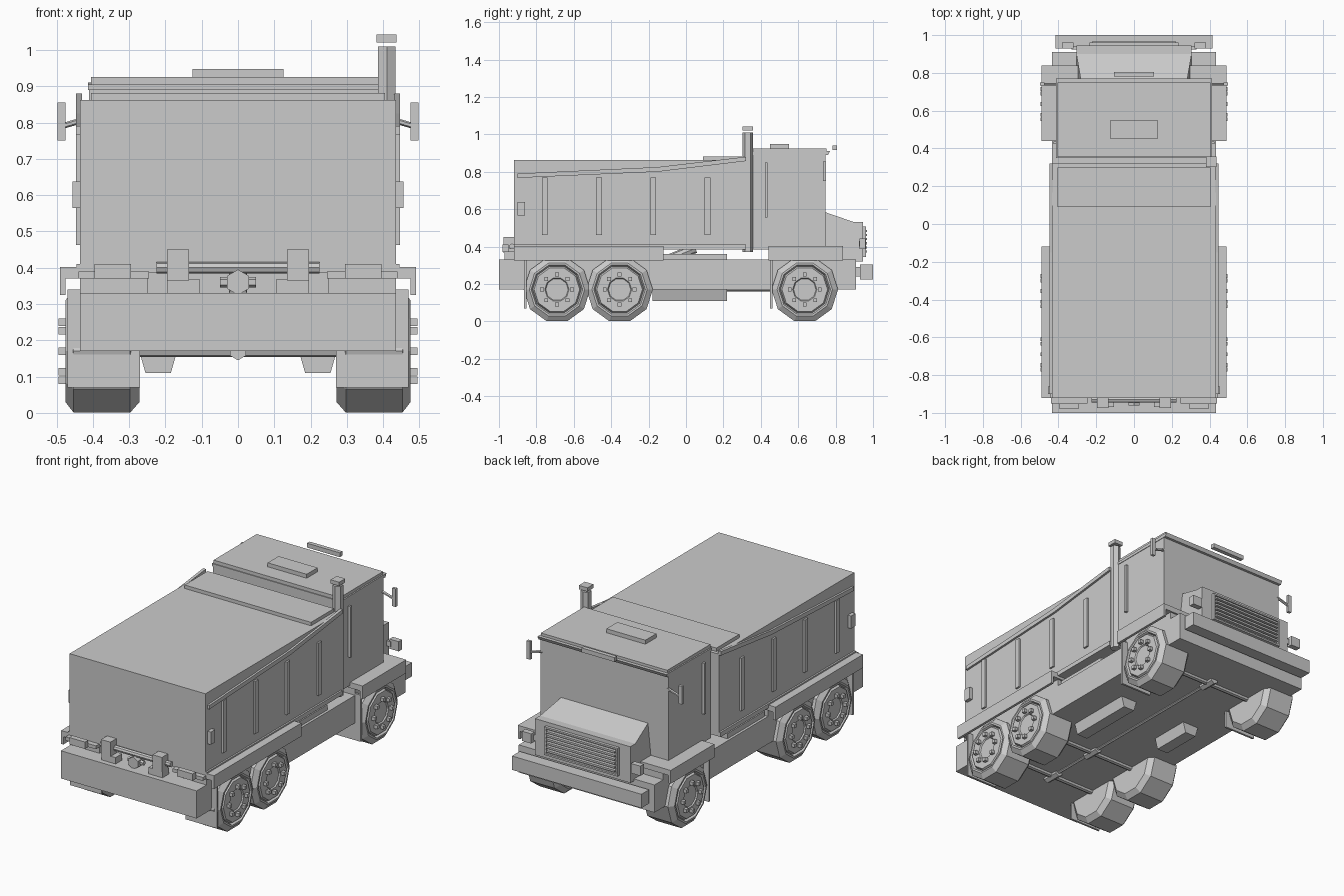
import bpy, bmesh, math
from mathutils import Vector

if "Cube" in bpy.data.objects:
    bpy.data.objects.remove(bpy.data.objects["Cube"])

grey = bpy.data.materials.new("plain_grey")
grey.use_nodes = True
grey.diffuse_color = (0.6, 0.6, 0.6, 1)
grey.node_tree.nodes["Principled BSDF"].inputs["Base Color"].default_value = (0.6, 0.6, 0.6, 1)


def finish(name, bm):
    bmesh.ops.recalc_face_normals(bm, faces=bm.faces)
    mesh = bpy.data.meshes.new(name)
    bm.to_mesh(mesh)
    bm.free()
    mesh.materials.append(grey)
    ob = bpy.data.objects.new(name, mesh)
    bpy.context.collection.objects.link(ob)
    return ob


def mirror(ob):
    ob.modifiers.new("Mirror", 'MIRROR')
    return ob


def box(name, x, y, z):
    bm = bmesh.new()
    bmesh.ops.create_cube(bm, size=1)
    for v in bm.verts:
        v.co = [(a + b) / 2 + c * (b - a) for c, (a, b) in zip(v.co, (x, y, z))]
    return finish(name, bm)


def pair(name, x, y, z):
    return mirror(box(name, x, y, z))


def extrude_x(name, profile, x0, x1):
    """Solid from a (y, z) outline stretched along x."""
    bm = bmesh.new()
    face = bm.faces.new([bm.verts.new((x0, y, z)) for y, z in profile])
    new = bmesh.ops.extrude_face_region(bm, geom=[face])["geom"]
    bmesh.ops.translate(bm, vec=(x1 - x0, 0, 0),
                        verts=[g for g in new if isinstance(g, bmesh.types.BMVert)])
    return finish(name, bm)


def rod(name, a, b, r, sides=8):
    a, b = Vector(a), Vector(b)
    bm = bmesh.new()
    bmesh.ops.create_cone(bm, cap_ends=True, segments=sides, radius1=r, radius2=r,
                          depth=(b - a).length)
    turn = (b - a).to_track_quat('Z', 'Y')
    for v in bm.verts:
        v.co = turn @ v.co + (a + b) / 2
    return finish(name, bm)


def wheel(name, y, z=0.17, sides=10):
    """Lathed tyre and rim, with a ring of lug blocks."""
    bm = bmesh.new()
    profile = [(0.272, 0.13), (0.272, 0.148), (0.297, 0.178), (0.453, 0.178), (0.475, 0.148),
               (0.475, 0.138), (0.46, 0.13), (0.475, 0.122), (0.475, 0.065), (0.468, 0.06)]
    rings = []
    for x, r in profile:
        angles = [math.tau * (i + 0.5) / sides + math.pi / 2 for i in range(sides)]
        rings.append([bm.verts.new((x, y + r * math.cos(a), z + r * math.sin(a))) for a in angles])
    for p, q in zip(rings, rings[1:]):
        for i in range(sides):
            j = (i + 1) % sides
            bm.faces.new((p[i], p[j], q[j], q[i]))
    bm.faces.new(rings[0])
    bm.faces.new(rings[-1])
    for i in range(8):
        a = math.tau * i / 8
        lug = bmesh.ops.create_cube(bm, size=0.02)["verts"]
        bmesh.ops.translate(bm, verts=lug,
                            vec=(0.485, y + 0.08 * math.cos(a), z + 0.08 * math.sin(a)))
    return mirror(finish(name, bm))


# Chassis and bumpers
box("chassis", (-0.435, 0.435), (-1, 0.91), (0.17, 0.33))
box("front_bumper", (-0.415, 0.415), (0.93, 1), (0.225, 0.305))
pair("bumper_bracket", (0.15, 0.2), (0.9, 0.94), (0.24, 0.29))
pair("deck_strip", (0.36, 0.42), (-0.12, 0.22), (0.33, 0.36))

# Wheels, axles and mud flaps
for label, y in (("rear", -0.69), ("middle", -0.355), ("front", 0.635)):
    wheel(label + "_wheels", y)
    rod(label + "_axle", (-0.28, y, 0.17), (0.28, y, 0.17), 0.016)
    rod(label + "_differential", (0, y - 0.05, 0.17), (0, y + 0.05, 0.17), 0.025, 6)
for label, y in (("rear", -0.865), ("front", 0.45)):
    pair(label + "_mud_flap", (0.27, 0.47), (y, y + 0.012), (0.07, 0.34))
rod("drive_shaft", (0, -0.69, 0.17), (0, 0.635, 0.17), 0.01, 6)

# Fenders with a turned-down outer lip
for label, y0, y1 in (("rear", -0.92, -0.12), ("front", 0.44, 0.84)):
    pair(label + "_fender", (0.245, 0.49), (y0, y1), (0.37, 0.402))
    pair(label + "_fender_lip", (0.475, 0.49), (y0, y1), (0.325, 0.39))
    pair(label + "_fender_block", (0.25, 0.435), (y0 + 0.01, y1 - 0.01), (0.32, 0.375))

# Underside tanks with tapered bottoms
for name, x, y0, y1 in (("left_tank", 0.22, -0.18, 0.22), ("right_tank", -0.22, -0.02, 0.22)):
    tank = box(name, (x - 0.055, x + 0.055), (y0, y1), (0.11, 0.18))
    for v in tank.data.vertices:
        if v.co.z < 0.15:
            v.co.x += 0.02 if v.co.x < x else -0.02

# Dump body
box("dump_body", (-0.435, 0.435), (-0.92, 0.32), (0.4, 0.862))
box("body_floor", (-0.445, 0.445), (-0.92, 0.32), (0.385, 0.41))
box("body_top_plate", (-0.405, 0.405), (0.09, 0.3), (0.86, 0.882))
rail = [(-0.9, 0.767), (-0.15, 0.8), (0.32, 0.857), (0.32, 0.88), (-0.15, 0.825), (-0.9, 0.79)]
mirror(extrude_x("body_side_rail", rail, 0.43, 0.447))
for i in range(4):
    y = -0.755 + i * 0.29
    pair("body_rib", (0.43, 0.446), (y - 0.015, y + 0.015), (0.463, 0.768))
pair("body_side_lamp", (0.43, 0.456), (-0.9, -0.86), (0.565, 0.638))
rod("lift_cylinder", (0, -0.1, 0.33), (0, 0.05, 0.39), 0.025)

# Tail hinges and lamps
pair("tail_hinge", (0.135, 0.195), (-0.975, -0.92), (0.365, 0.45))
pair("tail_hinge_foot", (0.105, 0.195), (-0.97, -0.91), (0.325, 0.367))
rod("tail_hinge_bar", (-0.225, -0.93, 0.4), (0.225, -0.93, 0.4), 0.016)
pair("tail_lamp_shelf", (0.245, 0.44), (-0.95, -0.92), (0.37, 0.39))
pair("tail_lamp", (0.295, 0.395), (-0.98, -0.95), (0.37, 0.41))
rod("tow_pin", (0, -0.96, 0.36), (0, -0.9, 0.36), 0.035, 6)
rod("tow_bar", (-0.05, -0.93, 0.36), (0.05, -0.93, 0.36), 0.014, 6)

# Cab and roof
box("cab", (-0.41, 0.41), (0.355, 0.745), (0.385, 0.895))
visor = extrude_x("cab_roof_visor", [(0.35, 0.89), (0.76, 0.89), (0.77, 0.91), (0.35, 0.905)],
                  -0.413, 0.413)
roof = box("cab_roof", (-0.405, 0.405), (0.355, 0.75), (0.9, 0.925))
box("roof_hatch", (-0.125, 0.125), (0.45, 0.55), (0.925, 0.948))
box("roof_light_bar", (-0.105, 0.105), (0.782, 0.806), (0.915, 0.94))
pair("door_handle_bar", (0.405, 0.425), (0.423, 0.437), (0.555, 0.85))
pair("mirror", (0.475, 0.497), (0.732, 0.748), (0.75, 0.855))
mirror(rod("mirror_arm", (0.4, 0.74, 0.815), (0.485, 0.74, 0.79), 0.008, 6))

# Exhaust stack
rod("exhaust_pipe", (0.41, 0.33, 0.37), (0.41, 0.33, 1.01), 0.028, 6)
box("exhaust_cap", (0.382, 0.437), (0.302, 0.357), (1.02, 1.042))

# Hood, grille and headlamps
hood_side = [(0.74, 0.32), (0.945, 0.32), (0.945, 0.53), (0.9, 0.53), (0.74, 0.585)]
hood = extrude_x("hood", hood_side, -0.305, 0.305)
for v in hood.data.vertices:
    if v.co.z > 0.55:
        v.co.x *= 0.91
box("grille_back", (-0.235, 0.235), (0.94, 0.95), (0.345, 0.505))
for z in (0.345, 0.498):
    box("grille_frame", (-0.235, 0.235), (0.94, 0.962), (z, z + 0.01))
pair("grille_frame_side", (0.225, 0.235), (0.94, 0.962), (0.345, 0.508))
for i in range(6):
    z = 0.368 + i * 0.022
    box("grille_slat", (-0.22, 0.22), (0.94, 0.968), (z, z + 0.011))
pair("headlamp_bracket", (0.3, 0.33), (0.925, 0.94), (0.4, 0.43))
pair("headlamp", (0.32, 0.38), (0.928, 0.96), (0.387, 0.443))
